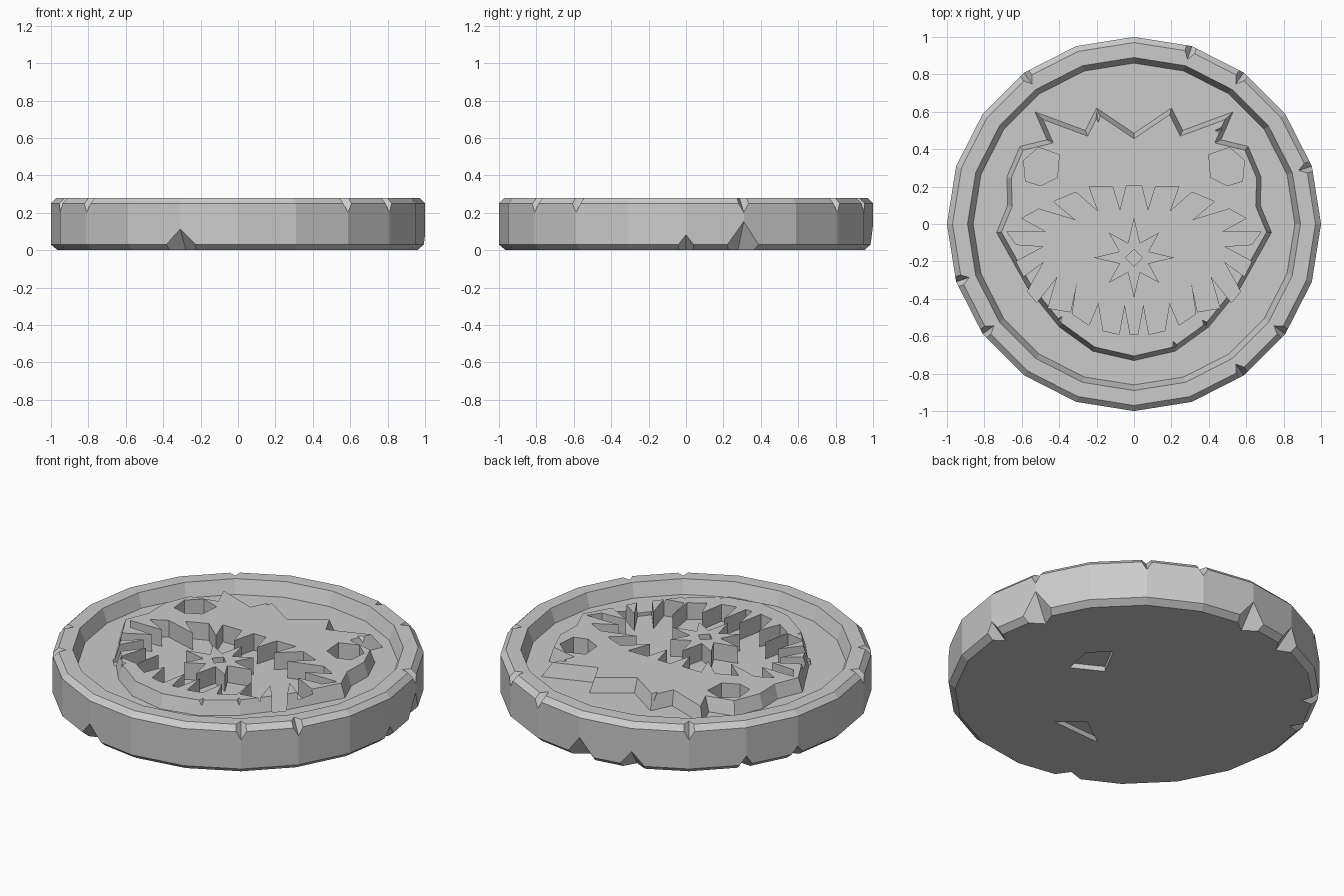
import bpy, bmesh
from math import sin, cos, radians, pi
from mathutils import Vector

if "Cube" in bpy.data.objects:
    bpy.data.objects.remove(bpy.data.objects["Cube"])


def make(name, bm):
    bmesh.ops.recalc_face_normals(bm, faces=bm.faces)
    me = bpy.data.meshes.new(name)
    bm.to_mesh(me)
    bm.free()
    ob = bpy.data.objects.new(name, me)
    bpy.context.collection.objects.link(ob)
    return ob


def loft(name, rings):
    """Solid from a stack of (outline, z) rings, capped at both ends."""
    bm = bmesh.new()
    loops = [[bm.verts.new((x, y, z)) for x, y in pts] for pts, z in rings]
    n = len(loops[0])
    for a, b in zip(loops, loops[1:]):
        for i in range(n):
            j = (i + 1) % n
            bm.faces.new((a[i], a[j], b[j], b[i]))
    bm.faces.new(loops[0][::-1])
    bm.faces.new(loops[-1])
    return make(name, bm)


def circle(r, n=20):
    return [(r * cos(2 * pi * i / n), r * sin(2 * pi * i / n)) for i in range(n)]


def mirrored(half):
    return half + [(-x, y) for x, y in reversed(half) if abs(x) > 1e-5]


def inset(pts, d):
    """Mitred inward offset of a clockwise outline."""
    out = []
    for i, p in enumerate(pts):
        p = Vector(p)
        e1 = (p - Vector(pts[i - 1])).normalized()
        e2 = (Vector(pts[(i + 1) % len(pts)]) - p).normalized()
        n1, n2 = Vector((e1.y, -e1.x)), Vector((e2.y, -e2.x))
        q = p + (n1 + n2) * d / (1 + n1.dot(n2))
        out.append((q.x, q.y))
    return out


def boolean(target, tool, op='DIFFERENCE'):
    m = target.modifiers.new(op, 'BOOLEAN')
    m.operation, m.object, m.solver = op, tool, 'EXACT'
    bpy.context.view_layer.objects.active = target
    bpy.ops.object.modifier_apply(modifier=m.name)
    bpy.data.objects.remove(tool)


def chip(target, r, ang, ztop, w, h, d):
    """V-shaped nick: half width w, height h (negative cuts downward), depth d."""
    a = radians(ang)
    s = 1 if h > 0 else -1
    bm = bmesh.new()
    k = 1.5
    for rad, t, z in ((r - d, 0, ztop - .006 * s), (r - d + d * k, w * k, ztop - .006 * s),
                      (r - d + d * k, -w * k, ztop - .006 * s), (r - d + d * k, 0, ztop + h * k)):
        bm.verts.new((rad * cos(a) - t * sin(a), rad * sin(a) + t * cos(a), z))
    bmesh.ops.convex_hull(bm, input=bm.verts)
    boolean(target, make("chip_cutter", bm))


# disc with bevelled edges and recessed face
coin = loft("medallion", [(circle(r), z) for r, z in (
    (.965, 0), (1, .03), (1, .25), (.97, .28), (.89, .28), (.86, .2))])

# raised jagged face
face = mirrored([(0, .485), (.2, .62), (.26, .5), (.53, .6), (.465, .45), (.61, .415),
                 (.68, .25), (.675, .1), (.735, -.045), (.57, -.34), (.4, -.55),
                 (.22, -.68), (0, -.73)])
boolean(coin, loft("face", [(face, .12), (face, .2), (inset(face, .024), .28)]), 'UNION')

# toothed mouth recess
mouth = mirrored([(.04, .205), (.075, .07), (.115, .2), (.24, .2), (.19, .065), (.31, .17),
                  (.43, .12), (.31, .02), (.51, .08), (.6, .03), (.47, -.04), (.68, -.04),
                  (.63, -.11), (.48, -.12), (.63, -.2), (.59, -.28), (.48, -.2),
                  (.57, -.36), (.52, -.42), (.41, -.28), (.46, -.45), (.34, -.47),
                  (.305, -.31), (.33, -.48), (.24, -.54), (.19, -.42), (.165, -.57),
                  (.08, -.59), (.05, -.43), (.02, -.59)])
boolean(coin, loft("mouth_cutter", [(mouth, .18), (mouth, .35)]))

# eye recesses
eye = [(.4, .37), (.51, .41), (.59, .34), (.58, .23), (.5, .205), (.41, .25)]
for s in (1, -1):
    pts = [(s * x, y) for x, y in eye]
    boolean(coin, loft("eye_cutter", [(pts, .18), (pts, .35)]))

# star in the mouth with a diamond hole
star = []
for i in range(16):
    r = (.215 if i % 4 == 0 else .19) if i % 2 == 0 else .085
    star.append((r * cos(pi * i / 8), r * sin(pi * i / 8) - .18))
boolean(coin, loft("star", [(star, .12), (star, .28)]), 'UNION')
gem = [(x, y - .18) for x, y in circle(.045, 4)]
boolean(coin, loft("diamond_cutter", [(gem, .18), (gem, .35)]))

# nicks around the top of the rim
for ang in (18, 54, 72, 126, 198, 216, 306, 324):
    chip(coin, 1, ang, .29, .06, -.09, .09)

# larger breaks around the bottom edge
for ang, w, h in ((0, .08, .09), (18, .14, .16), (90, .14, .14), (108, .12, .12),
                  (144, .07, .09), (162, .08, .08), (252, .15, .12)):
    chip(coin, 1, ang, -.005, w, h, .11)

# nicks on the raised face
for x, y, ang in ((-.2, .6, 100), (.49, .5, 0), (-.42, -.54, 232), (.4, -.56, 306), (.23, -.68, 290)):
    bm = bmesh.new()
    a = radians(ang)
    for u, t, z in ((-.07, 0, .29), (.05, .06, .29), (.05, -.06, .29), (.03, 0, .21)):
        bm.verts.new((x + u * cos(a) - t * sin(a), y + u * sin(a) + t * cos(a), z))
    bmesh.ops.convex_hull(bm, input=bm.verts)
    boolean(coin, make("chip_cutter", bm))

# shallow pits in the underside
for pit in ([(.45, 0), (.49, .18), (.38, .28), (.28, .09)],
            [(.14, -.5), (0, -.39), (-.18, -.52)]):
    boolean(coin, loft("pit_cutter", [(pit, -.05), (pit, .03)]))

for p in coin.data.polygons:
    p.use_smooth = False
